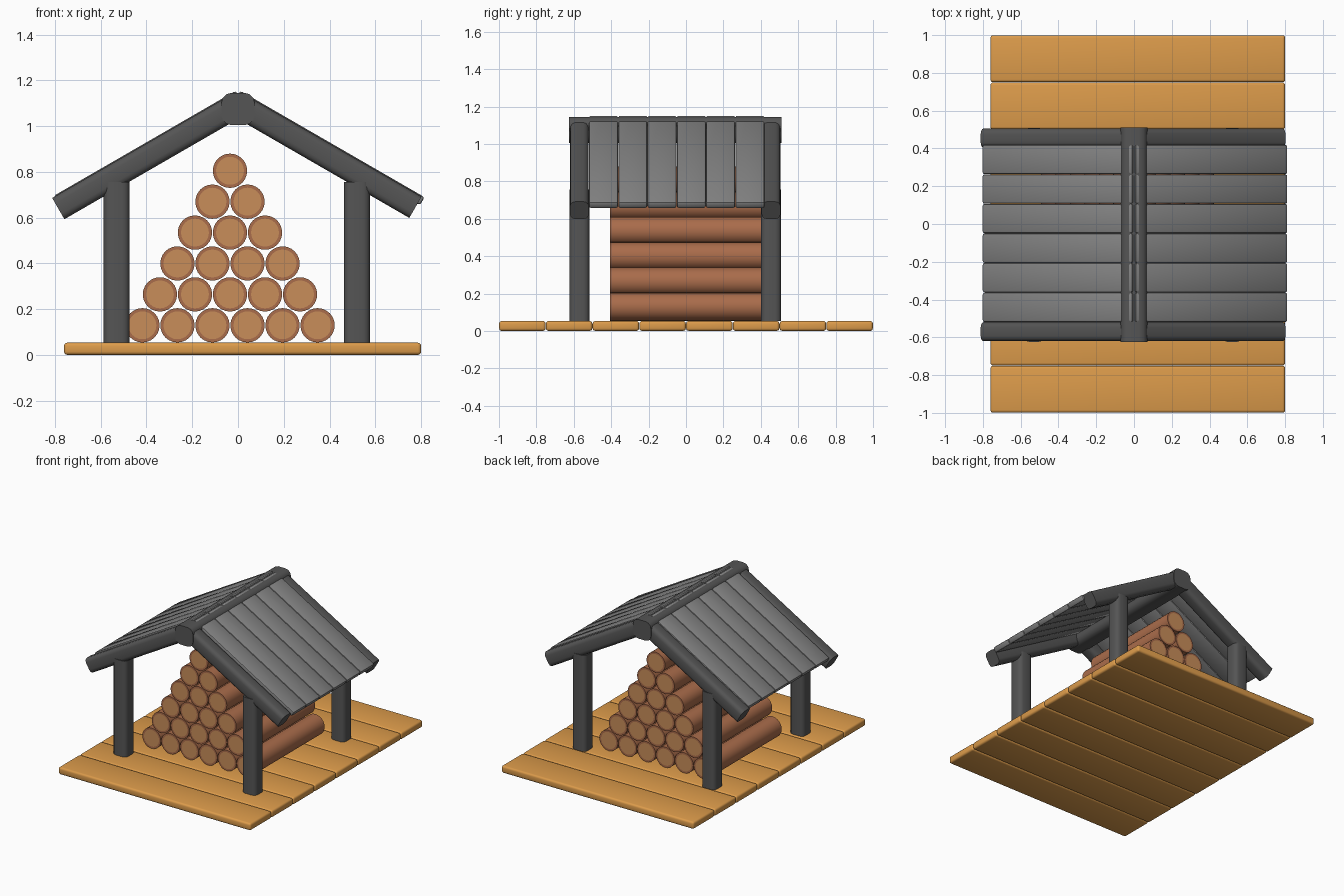
import bpy, bmesh, math
from mathutils import Vector, Matrix

if "Cube" in bpy.data.objects:
    bpy.data.objects.remove(bpy.data.objects["Cube"])


def material(name, color):
    m = bpy.data.materials.new(name)
    m.diffuse_color = (*color, 1)
    m.use_nodes = True
    m.node_tree.nodes["Principled BSDF"].inputs["Base Color"].default_value = m.diffuse_color
    return m


ORANGE = material("floor_wood", (0.72, 0.33, 0.07))
BARK = material("bark", (0.40, 0.15, 0.07))
CUT = material("cut_wood", (0.58, 0.27, 0.10))
DARK = material("dark_grey", (0.09, 0.09, 0.09))
GREY = material("roof_grey", (0.23, 0.23, 0.23))


def finish(bm, name, *mats):
    bmesh.ops.recalc_face_normals(bm, faces=bm.faces)
    me = bpy.data.meshes.new(name)
    bm.to_mesh(me)
    bm.free()
    ob = bpy.data.objects.new(name, me)
    bpy.context.collection.objects.link(ob)
    for m in mats:
        me.materials.append(m)
    bpy.context.view_layer.objects.active = ob
    bpy.ops.object.select_all(action='DESELECT')
    ob.select_set(True)
    bpy.ops.object.shade_smooth_by_angle(angle=math.radians(35))
    return ob


def beam(name, a, b, side, width, height, bevel, mat, long_only=True, segs=3):
    """Bar from a to b with rounded edges; width runs along the side axis."""
    a, b, s = Vector(a), Vector(b), Vector(side)
    d = (b - a).normalized()
    length = (b - a).length
    bm = bmesh.new()
    bmesh.ops.create_cube(bm, size=1)
    bmesh.ops.scale(bm, vec=(width, height, length), verts=bm.verts)
    edges = [e for e in bm.edges if not long_only
             or abs(e.verts[0].co.z - e.verts[1].co.z) > length / 2]
    bmesh.ops.bevel(bm, geom=edges, offset=bevel, segments=segs, profile=0.5,
                    affect='EDGES')
    rot = Matrix((s, d.cross(s), d)).transposed().to_4x4()
    bm.transform(Matrix.Translation((a + b) / 2) @ rot)
    return finish(bm, name, mat)


def log(name, x, z, r=0.075, y0=-0.405, y1=0.40):
    bm = bmesh.new()
    bmesh.ops.create_cone(bm, cap_ends=True, segments=24, radius1=r, radius2=r,
                          depth=y1 - y0)
    caps = [f for f in bm.faces if len(f.verts) > 4]
    bmesh.ops.inset_individual(bm, faces=caps, thickness=0.014, depth=0)
    for f in caps:
        f.material_index = 1
    bm.transform(Matrix.Translation((x, (y0 + y1) / 2, z))
                 @ Matrix.Rotation(math.pi / 2, 4, 'X'))
    return finish(bm, name, BARK, CUT)


X, Y = (1, 0, 0), (0, 1, 0)

# Floor planks
for i in range(8):
    y = -0.875 + 0.25 * i
    beam(f"floor_plank_{i}", (-0.76, y, 0.0275), (0.80, y, 0.0275), Y,
         0.248, 0.053, 0.014, ORANGE, long_only=False)

# Pyramid of logs
for row in range(6):
    n = 6 - row
    for i in range(n):
        log(f"log_{row}_{i}", -0.035 + 0.153 * (i - (n - 1) / 2), 0.13 + 0.135 * row)

# Posts and rafters for the front and back frames
slope = math.tan(math.radians(30))
for end, y in (("front", -0.57), ("back", 0.455)):
    for side, px, rx in (("left", -0.53, -0.785), ("right", 0.52, 0.775)):
        beam(f"{end}_{side}_post", (px, y, 0.053), (px, y, 0.757), X,
             0.113, 0.107, 0.03, DARK)
        beam(f"{end}_{side}_rafter", (rx, y, 1.093 - slope * abs(rx)),
             (0, y, 1.093), Y, 0.10, 0.107, 0.028, DARK)

# Ridge beam
beam("ridge_beam", (0, -0.625, 1.075), (0, 0.51, 1.075), X,
     0.144, 0.14, 0.042, DARK)

# Roof planks on both slopes
for side, x in (("left", -0.795), ("right", 0.805)):
    for i in range(6):
        y = -0.441 + 0.1565 * i
        beam(f"{side}_roof_plank_{i}", (x, y, 1.137 - slope * abs(x)),
             (0, y, 1.137), Y, 0.155, 0.04, 0.01, GREY, long_only=False, segs=2)
